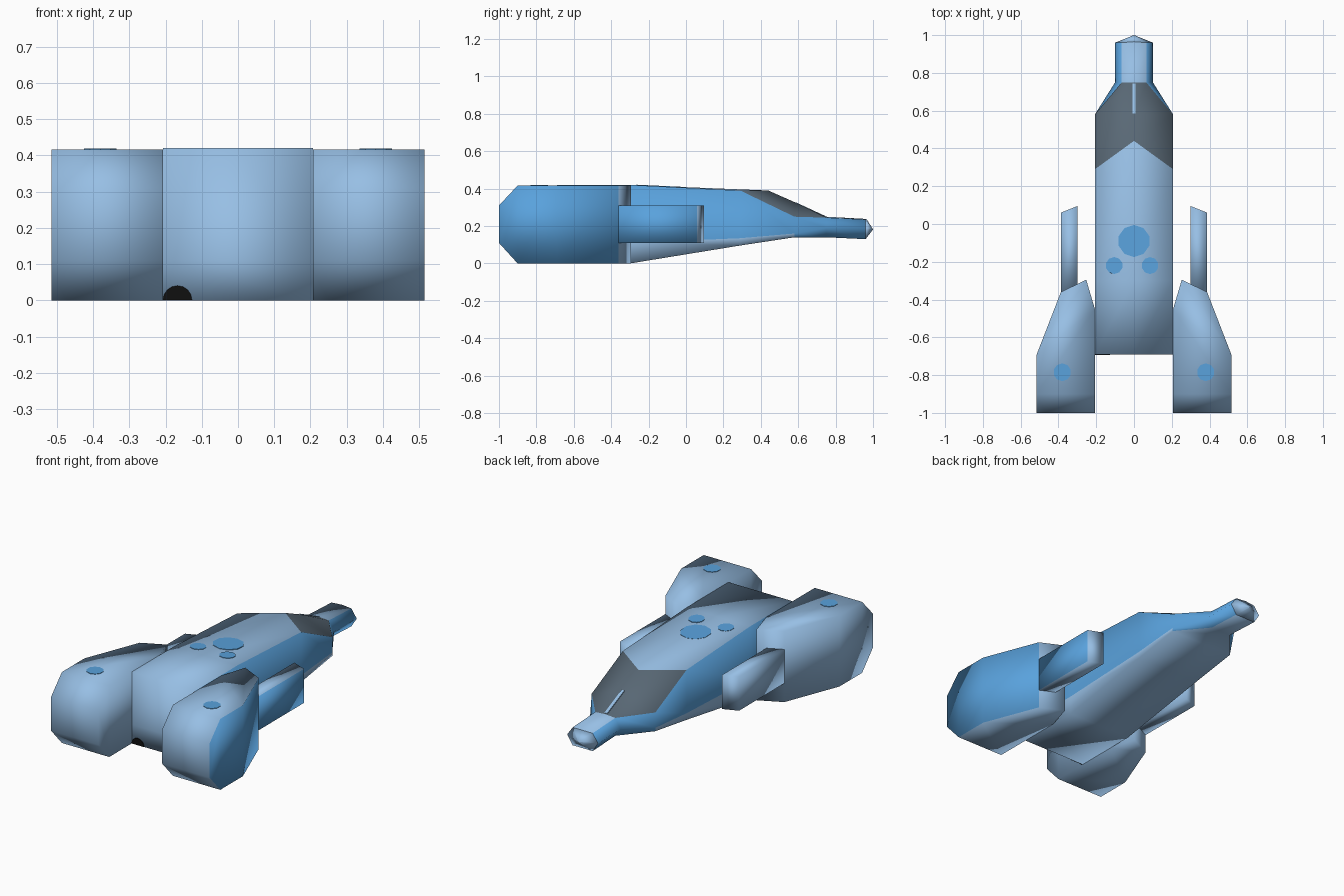
import bpy, bmesh, math
from mathutils import Vector

if "Cube" in bpy.data.objects:
    bpy.data.objects.remove(bpy.data.objects["Cube"])


def material(name, rgb):
    m = bpy.data.materials.new(name)
    m.diffuse_color = (*rgb, 1)
    m.use_nodes = True
    m.node_tree.nodes["Principled BSDF"].inputs["Base Color"].default_value = m.diffuse_color
    return m


PALE = material("pale_blue", (0.31, 0.52, 0.78))
BLUE = material("strong_blue", (0.10, 0.36, 0.72))
GREY = material("canopy_grey", (0.10, 0.14, 0.18))
BLACK = material("black", (0.005, 0.005, 0.005))


def loft(name, rings, mats, rule, smooth=True):
    """Skin a list of equal-sized point rings and cap both ends."""
    bm = bmesh.new()
    vs = [[bm.verts.new(p) for p in r] for r in rings]
    n = len(vs[0])
    for a, b in zip(vs, vs[1:]):
        for i in range(n):
            j = (i + 1) % n
            bm.faces.new((a[i], a[j], b[j], b[i]))
    bm.faces.new(vs[0])
    bm.faces.new(vs[-1])
    bmesh.ops.remove_doubles(bm, verts=bm.verts, dist=0.0005)
    bmesh.ops.recalc_face_normals(bm, faces=bm.faces)
    for f in bm.faces:
        f.smooth = smooth
        f.material_index = rule(f.normal, f.calc_center_median())
    me = bpy.data.meshes.new(name)
    bm.to_mesh(me)
    bm.free()
    for m in mats:
        me.materials.append(m)
    ob = bpy.data.objects.new(name, me)
    bpy.context.collection.objects.link(ob)
    return ob


def box_ring(s, inner, outer, z0, z1):
    """Four corners of a section with separate inner and outer (x, y)."""
    (xi, yi), (xo, yo) = inner, outer
    return [(s * xi, yi, z0), (s * xo, yo, z0), (s * xo, yo, z1), (s * xi, yi, z1)]


# Fuselage: flat-topped hull running into canopy and slim nose
def hull_ring(y, top, mid, bot, centre):
    (wt, zt), (wm, zm), (wb, zb), (yc, zc) = top, mid, bot, centre
    return [(-wt, y, zt), (0, yc, zc), (wt, y, zt), (wm, y, zm),
            (wb, y, zb), (-wb, y, zb), (-wm, y, zm)]


W = 0.207
hull = [
    hull_ring(-0.69, (W, .42), (W, .11), (W, 0), (-0.69, .42)),
    hull_ring(-0.30, (W, .42), (W, .11), (W, 0), (-0.30, .42)),
    hull_ring(0.29, (W, .39), (W, .135), (W, .096), (0.44, .39)),
    hull_ring(0.58, (W, .25), (W, .16), (W, .14), (0.58, .328)),
    hull_ring(0.75, (.065, .245), (.10, .19), (.065, .14), (0.75, .25)),
    hull_ring(0.96, (.065, .235), (.10, .185), (.065, .13), (0.965, .238)),
    [(0, 1.0, .182)] * 7,
]


def hull_rule(n, c):
    if c.y > 0.96 or n.y < -0.9:
        return 0
    if n.z > 0.2 and abs(n.x) < 0.75 and 0.42 < c.y < 0.75:
        return 2
    if abs(n.x) > 0.5 and (c.y > 0.7 or c.z > 0.125 + 0.04 * max(c.y, 0)):
        return 1
    return 0


def build_hull():
    bm_rings = hull[:-1]
    loft("fuselage", bm_rings, [PALE, BLUE, GREY], hull_rule)
    # Pointed nose cap
    loft("nose_tip", [bm_rings[-1], [(p[0] * .01, 1.0, .182 + (p[2] - .182) * .01)
                                     for p in bm_rings[-1]]], [PALE], lambda n, c: 0)


build_hull()

# Engines and side guns, mirrored; only the +x outer sides are strong blue
for s, side in ((1, "right"), (-1, "left")):
    rule = lambda n, c, s=s: 1 if s > 0 and n.x > 0.6 else 0
    loft(side + "_engine", [
        box_ring(s, (.207, -1.0), (.515, -1.0), .11, .31),
        box_ring(s, (.207, -0.9), (.515, -0.9), 0, .417),
        box_ring(s, (.207, -0.45), (.515, -0.69), 0, .417),
        box_ring(s, (.253, -0.295), (.387, -0.36), 0, .417),
    ], [PALE, BLUE], rule)
    loft(side + "_gun", [
        box_ring(s, (.30, -0.37), (.387, -0.37), .11, .31),
        box_ring(s, (.30, 0.095), (.387, 0.06), .11, .31),
    ], [PALE, BLUE], rule)


# Plain painted patches on the top faces
def patch(name, x, y, z, r, tilt=0.0):
    bpy.ops.mesh.primitive_cylinder_add(vertices=10, radius=r, depth=0.006,
                                        location=(x, y, z), rotation=(tilt, 0, 0))
    ob = bpy.context.object
    ob.name = name
    ob.data.materials.append(BLUE)


slope = -math.atan2(0.03, 0.65)
patch("hull_patch", 0, -0.09, .410, .085, slope)
for s in (1, -1):
    patch("small_hull_patch", s * .095 - .01, -0.22, .416, .045, slope)
    patch("engine_patch", s * .38, -0.785, .4165, .047)

# Canopy centre strip
a, b = Vector((0, .585, .326)), Vector((0, .745, .252))
loft("canopy_strip", [[(-.009, p.y, p.z - .004), (.009, p.y, p.z - .004),
                       (.009, p.y, p.z + .002), (-.009, p.y, p.z + .002)] for p in (a, b)],
     [PALE], lambda n, c: 0, False)

# Dark half-round vent low on the rear wall
arc = [math.pi * i / 8 for i in range(9)]
loft("rear_vent", [[(-.167 + .04 * math.cos(t), y, .001 + .04 * math.sin(t)) for t in arc]
                   for y in (-0.694, -0.688)], [BLACK], lambda n, c: 0, False)
